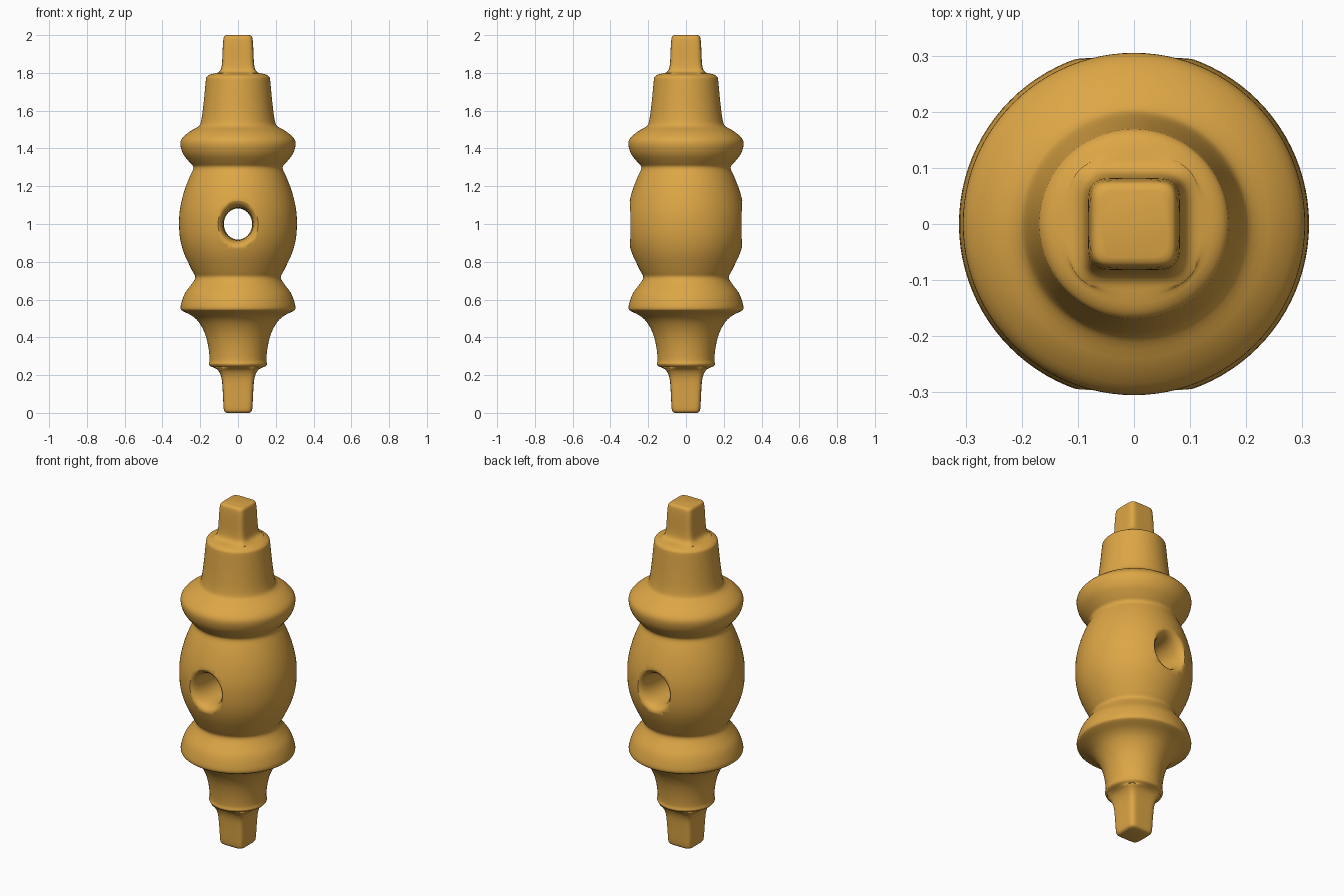
import bpy, bmesh
from math import sin, cos, pi, radians

if "Cube" in bpy.data.objects:
    bpy.data.objects.remove(bpy.data.objects["Cube"])


def loft(name, sections, sides):
    """Stack of (z, radius, squareness) sections; squareness 2 is round, higher is square."""
    bm = bmesh.new()
    rings = []
    for z, r, n in sections:
        ring = []
        for i in range(sides):
            a = 2 * pi * i / sides
            k = r / (abs(cos(a)) ** n + abs(sin(a)) ** n) ** (1 / n)
            ring.append(bm.verts.new((k * cos(a), k * sin(a), z)))
        rings.append(ring)
    for lo, hi in zip(rings, rings[1:]):
        for i in range(sides):
            j = (i + 1) % sides
            bm.faces.new((lo[i], lo[j], hi[j], hi[i]))
    bm.faces.new(rings[0][::-1])
    bm.faces.new(rings[-1])
    mesh = bpy.data.meshes.new(name)
    bm.to_mesh(mesh)
    bm.free()
    obj = bpy.data.objects.new(name, mesh)
    bpy.context.collection.objects.link(obj)
    return obj


def smooth_profile(pts, steps):
    """Catmull-Rom curve through the profile points."""
    p = [pts[0]] + pts + [pts[-1]]
    out = []
    for a, b, c, d in zip(p, p[1:], p[2:], p[3:]):
        for s in range(steps):
            t = s / steps
            out.append(tuple(
                0.5 * (2 * q + (r - o) * t + (2 * o - 5 * q + 4 * r - u) * t * t
                       + (3 * q - o - 3 * r + u) * t ** 3)
                for o, q, r, u in zip(a, b, c, d)))
    return out + [pts[-1]]


# Turned profile: radius and height, with the square tenons kept apart
bottom_tenon = [(0.0, 0.058), (0.006, 0.07), (0.025, 0.076), (0.10, 0.08),
                (0.17, 0.085), (0.205, 0.094), (0.228, 0.108)]
turning = [(0.24, 0.128), (0.248, 0.147), (0.26, 0.154), (0.28, 0.15), (0.35, 0.157),
           (0.42, 0.175), (0.48, 0.207), (0.515, 0.245), (0.538, 0.29), (0.552, 0.304),
           (0.585, 0.299), (0.635, 0.28), (0.685, 0.243), (0.718, 0.226), (0.75, 0.241),
           (0.84, 0.284), (0.92, 0.306), (1.0, 0.312), (1.08, 0.307), (1.17, 0.286),
           (1.25, 0.256), (1.298, 0.236), (1.325, 0.255), (1.37, 0.29), (1.42, 0.305),
           (1.455, 0.295), (1.49, 0.255), (1.515, 0.212), (1.545, 0.195),
           (1.65, 0.181), (1.755, 0.171), (1.778, 0.166), (1.79, 0.15), (1.797, 0.125)]
top_tenon = [(1.803, 0.104), (1.82, 0.09), (1.86, 0.084), (1.93, 0.081),
             (1.98, 0.077), (1.995, 0.071), (2.0, 0.06)]
profile = ([(z, r, 6.0) for z, r in bottom_tenon]
           + [(z, r, 2.6 if i in (0, len(turning) - 1) else 2.0)
              for i, (z, r) in enumerate(turning)]
           + [(z, r, 6.0) for z, r in top_tenon])
body = loft("turned_body", smooth_profile(profile, 3), 96)

# Flared hole through the barrel, front to back
half = [(0.10, 0.075), (0.20, 0.077), (0.245, 0.081), (0.27, 0.087),
        (0.287, 0.097), (0.297, 0.111), (0.308, 0.14), (0.33, 0.21)]
flare = [(-y, r, 2.0) for y, r in reversed(half)] + [(y, r, 2.0) for y, r in half]
cutter = loft("hole_cutter", flare, 48)
cutter.rotation_euler = (pi / 2, 0, 0)
cutter.scale = (1, 1.1, 1)
cutter.location = (0, 0, 1.0)
cutter.hide_render = True

cut = body.modifiers.new("hole", 'BOOLEAN')
cut.operation = 'DIFFERENCE'
cut.solver = 'EXACT'
cut.object = cutter
bpy.context.view_layer.objects.active = body
body.select_set(True)
bpy.ops.object.modifier_apply(modifier="hole")
bpy.data.objects.remove(cutter)
bpy.ops.object.shade_smooth_by_angle(angle=radians(55))

# Warm ochre finish
mat = bpy.data.materials.new("ochre")
mat.diffuse_color = (0.72, 0.38, 0.06, 1)
mat.use_nodes = True
mat.node_tree.nodes["Principled BSDF"].inputs["Base Color"].default_value = mat.diffuse_color
body.data.materials.clear()
body.data.materials.append(mat)
